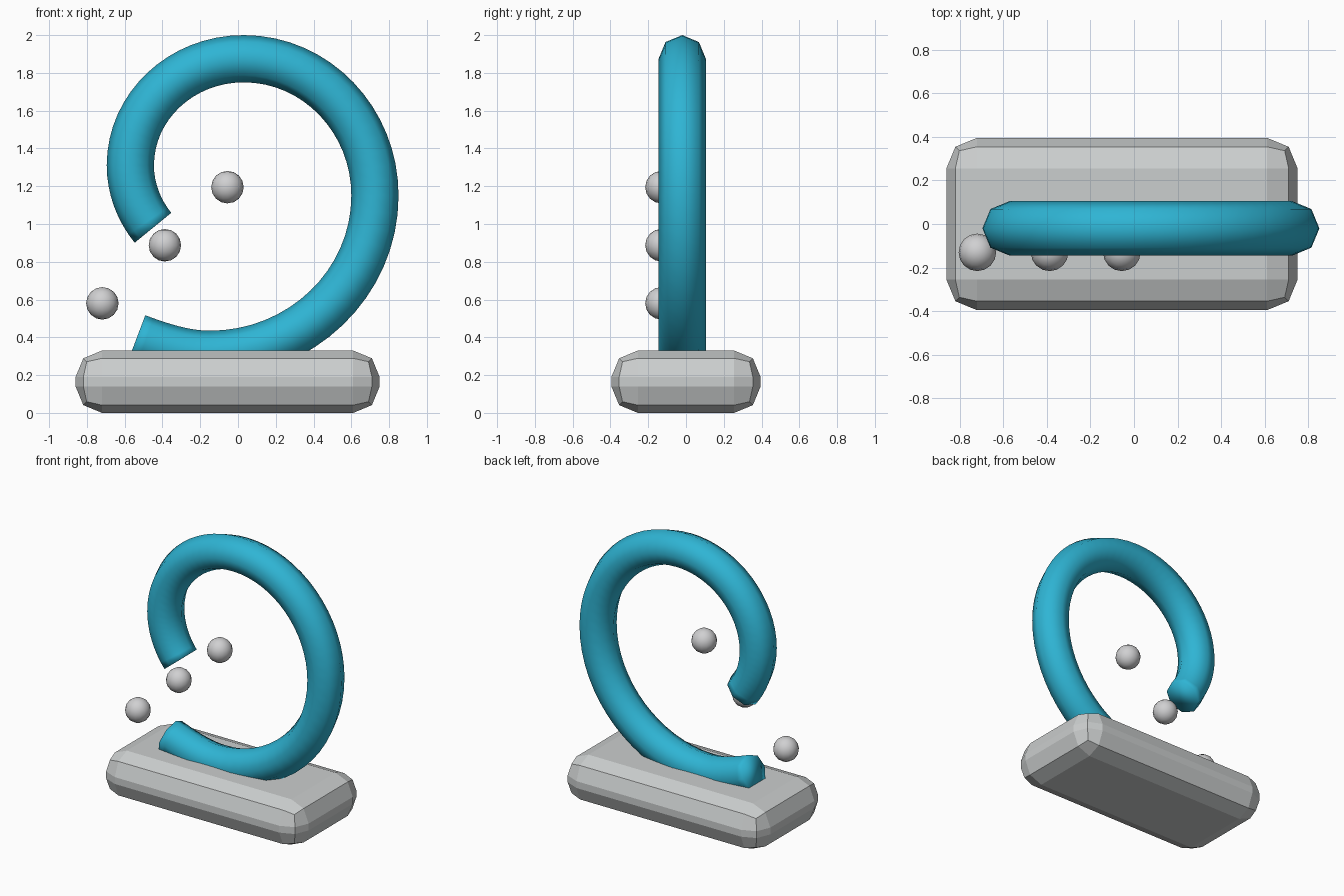
import bpy, bmesh, math
from mathutils import Vector
from mathutils.geometry import interpolate_bezier

if "Cube" in bpy.data.objects:
    bpy.data.objects.remove(bpy.data.objects["Cube"])


def material(name, rgb):
    m = bpy.data.materials.new(name)
    m.diffuse_color = (*rgb, 1)
    m.use_nodes = True
    m.node_tree.nodes["Principled BSDF"].inputs["Base Color"].default_value = m.diffuse_color
    return m


GREY = material("base grey", (0.60, 0.62, 0.62))
SILVER = material("bead silver", (0.63, 0.63, 0.64))
TEAL = material("ring teal", (0.028, 0.46, 0.66))


def add_object(name, bm, mat, smooth):
    bmesh.ops.recalc_face_normals(bm, faces=bm.faces[:])
    me = bpy.data.meshes.new(name)
    for f in bm.faces:
        f.smooth = smooth
    bm.to_mesh(me)
    bm.free()
    me.materials.append(mat)
    ob = bpy.data.objects.new(name, me)
    bpy.context.collection.objects.link(ob)
    return ob


# Base: box with a wide two-step bevel
bm = bmesh.new()
bmesh.ops.create_cube(bm, size=1)
for v in bm.verts:
    v.co = Vector((v.co.x * 1.61 - 0.055, v.co.y * 0.79, v.co.z * 0.33 + 0.165))
bmesh.ops.bevel(bm, geom=bm.edges[:], offset=0.14, segments=2, profile=0.5,
                affect='EDGES')
add_object("base", bm, GREY, False)

# Open ring: octagonal section swept along a curve (point, tangent, handle in, handle out)
K = 0.5523
knots = [
    ((-0.535, 0.40), (0.935, -0.354), 0, 0.13),
    ((-0.15, 0.31), (1, 0), 0.13, 0.875 * K),
    ((0.725, 1.15), (0, 1), 0.84 * K, 0.725 * K),
    ((0.03, 1.875), (-1, 0), 0.695 * K, 0.60 * K),
    ((-0.57, 1.31), (0, -1), 0.565 * K, 0.12),
    ((-0.45, 0.98), (0.632, -0.775), 0.12, 0),
]
path = []
for (p, t, _, out), (q, u, inn, _) in zip(knots, knots[1:]):
    p, t, q, u = Vector(p), Vector(t), Vector(q), Vector(u)
    steps = 9 if (q - p).length < 0.5 else 17
    points = interpolate_bezier(p, p + t * out, q - u * inn, q, steps)
    path += points if not path else points[1:]

bm = bmesh.new()
rings = []
SIDES, RADIUS, RING_Y = 8, 0.125, -0.02
for i, p in enumerate(path):
    if i == 0:
        t = Vector(knots[0][1])
    elif i == len(path) - 1:
        t = Vector(knots[-1][1])
    else:
        t = path[i + 1] - path[i - 1]
    t.normalize()
    ring = []
    for k in range(SIDES):
        a = math.tau * k / SIDES
        r = RADIUS * math.cos(a)
        ring.append(bm.verts.new((p.x - t.y * r, RING_Y + RADIUS * math.sin(a),
                                  p.y + t.x * r)))
    rings.append(ring)
for a, b in zip(rings, rings[1:]):
    for k in range(SIDES):
        n = (k + 1) % SIDES
        bm.faces.new((a[k], a[n], b[n], b[k]))
bm.faces.new(rings[0])
bm.faces.new(rings[-1])
add_object("open_ring", bm, TEAL, True)

# Three beads rising diagonally in front of the ring
for i in range(3):
    bm = bmesh.new()
    bmesh.ops.create_uvsphere(bm, u_segments=16, v_segments=8, radius=0.086)
    ob = add_object(f"bead_{i + 1}", bm, SILVER, True)
    ob.location = (-0.718 + 0.331 * i, -0.13, 0.58 + 0.3075 * i)
